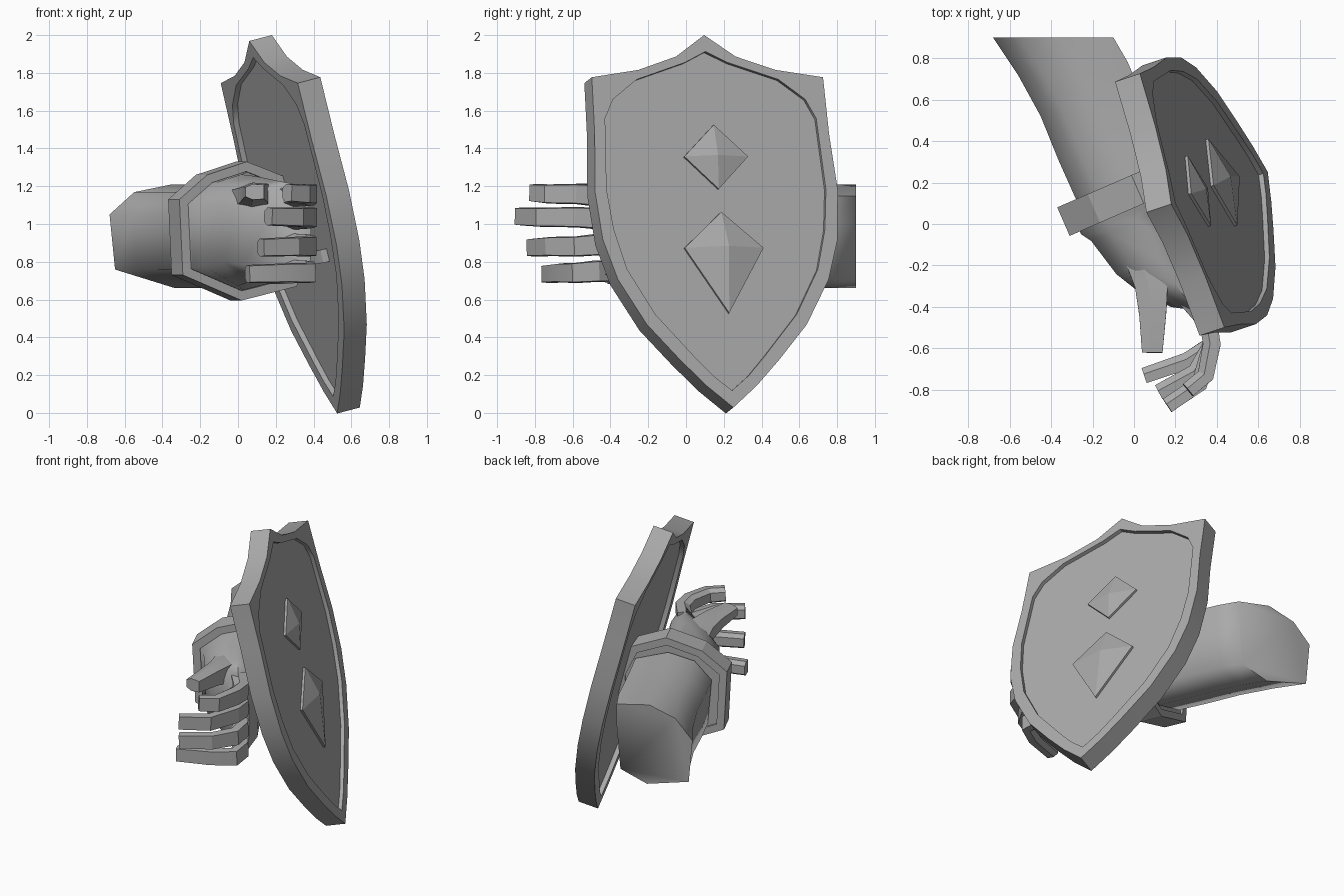
import bpy, bmesh, math
from mathutils import Vector, Matrix

if "Cube" in bpy.data.objects:
    bpy.data.objects.remove(bpy.data.objects["Cube"])

grey = bpy.data.materials.new("plain_grey")
grey.diffuse_color = (0.4, 0.4, 0.4, 1)
grey.use_nodes = True
grey.node_tree.nodes["Principled BSDF"].inputs["Base Color"].default_value = grey.diffuse_color


def make(name, rings, angle=30, matrix=None):
    """Skin a list of point rings and cap both ends."""
    bm = bmesh.new()
    vs = [[bm.verts.new(p) for p in r] for r in rings]
    n = len(rings[0])
    for a, b in zip(vs, vs[1:]):
        for i in range(n):
            j = (i + 1) % n
            bm.faces.new((a[i], a[j], b[j], b[i]))
    bm.faces.new(vs[0][::-1])
    bm.faces.new(vs[-1])
    bmesh.ops.recalc_face_normals(bm, faces=bm.faces)
    me = bpy.data.meshes.new(name)
    bm.to_mesh(me)
    bm.free()
    me.materials.append(grey)
    ob = bpy.data.objects.new(name, me)
    bpy.context.collection.objects.link(ob)
    if matrix:
        ob.matrix_world = matrix
    bpy.ops.object.select_all(action='DESELECT')
    ob.select_set(True)
    bpy.context.view_layer.objects.active = ob
    if angle:
        bpy.ops.object.shade_smooth_by_angle(angle=math.radians(angle))


# Tilted shield frame: u across, v up, w out of the front face
u = Vector((-0.316, 0.949, 0)).normalized()
v = Vector((-0.228, -0.079, 0.970)).normalized()
w = u.cross(v).normalized()
v = w.cross(u)
frame = Matrix((u, v, w)).transposed().to_4x4()
frame.translation = (0.642, 0.25, 0.04)

# Shield body with a raised rim on both faces
outer = [(0, 2.02), (.166, 1.903), (.382, 1.83), (.645, 1.79), (.654, 1.477), (.678, 1.175),
         (.655, .905), (.588, .687), (.446, .441), (.278, .25), (.14, .107), (0, -.012)]
inner = [(0, 1.93), (.12, 1.87), (.395, 1.778), (.536, 1.67), (.589, 1.565), (.612, 1.178),
         (.589, .96), (.532, .742), (.394, .496), (.196, .267), (.1, .163), (0, .081)]
THICK = 0.13


def outline(half, depth):
    full = half + [(-a, b) for a, b in half[-2:0:-1]]
    return [(a, b, depth) for a, b in full]


make("shield", [outline(inner, -.025), outline(inner, 0), outline(outer, 0),
                outline(outer, -THICK), outline(inner, -THICK), outline(inner, -THICK + .03)],
     matrix=frame)


# Diamond studs on the front panel
def stud(name, centre, half_w, low, mid, high, apex, peak):
    def ring(depth, k, c):
        return [(c + a * k, mid + (b - mid) * k, depth) for a, b in
                ((half_w, mid), (0, high), (-half_w, mid), (0, low))]
    make(name, [ring(-.03, 1, centre), ring(-.01, 1, centre), ring(peak, .01, apex)],
         angle=0, matrix=frame)


stud("upper_stud", .018, .178, 1.183, 1.36, 1.533, .016, .025)
stud("lower_stud", .022, .22, .507, .862, 1.058, .035, .035)

# Grip strap: a bowed band behind the shield
strap = []
for i in range(9):
    t = math.pi * i / 8
    a, d = -.2 - .18 * math.cos(t), -.1 - .08 * math.sin(t)
    strap.append([(a, .81, d), (a, .88, d), (a, .88, d + .015), (a, .81, d + .015)])
make("grip_strap", strap, matrix=frame)


# Lofted sections: left x,y, right x,y, low z, high z, around a unit cross-section
def section(shape, lx, ly, rx, ry, lo, hi):
    c = Vector(((lx + rx) / 2, (ly + ry) / 2, (lo + hi) / 2))
    half = Vector(((rx - lx) / 2, (ry - ly) / 2, 0))
    return [c + half * s + Vector((0, 0, (hi - lo) / 2 * z)) for s, z in shape]


# Forearm sleeve, running into the cuff
sleeve_shape = [(1, .78), (1, .24), (.9, -.82), (.2, -1), (-.9, -.64), (-1, .42),
                (-.55, .85), (.14, 1)]
sleeve = [(-.68, .90, -.10, .90, .66, 1.21), (-.56, .72, -.03, .78, .66, 1.21),
          (-.45, .52, .03, .64, .66, 1.21), (-.365, .31, .10, .47, .66, 1.22),
          (-.28, .12, .17, .31, .66, 1.23)]
make("sleeve", [section(sleeve_shape, *s) for s in sleeve], angle=70)

# Eight-sided cuff around the wrist
profile = [(-.36, .17), (-.2, .30), (.03, .37), (.25, .29), (.34, .1),
           (.32, -.29), (0, -.365), (-.34, -.23)]
across = Vector((.92, .40, 0)).normalized()
along = Vector((.40, -.92, 0)).normalized()
cuff_mid = Vector((-.01, .155, .96))


def cuff_ring(k, d):
    return [cuff_mid + across * s * k + Vector((0, 0, z * k)) + along * d for s, z in profile]


make("cuff", [cuff_ring(.86, -.06), cuff_ring(.86, -.075), cuff_ring(1, -.075),
              cuff_ring(1, .075), cuff_ring(.86, .075), cuff_ring(.86, .05)], angle=20)

# Glove: flares out of the cuff and narrows to the knuckles
hand_shape = [(s / .35, z / .367) for s, z in profile]
hand = [(-.20, -.08, .20, .10, .67, 1.26), (-.08, -.24, .25, -.09, .70, 1.25),
        (.02, -.32, .34, -.25, .68, 1.23), (.18, -.40, .39, -.43, .68, 1.21)]
make("glove", [cuff_ring(.86, .04), cuff_ring(.85, .09)]
     + [section(hand_shape, *s) for s in hand], angle=60)


# Fingers: six-sided tapering tubes along bent paths
def finger(name, path, height, thick, taper=.8):
    pts = [Vector(p) for p in path]
    rings = []
    for i, p in enumerate(pts):
        d = (pts[min(i + 1, len(pts) - 1)] - pts[max(i - 1, 0)]).normalized()
        side = d.cross(Vector((0, 0, 1))).normalized()
        up = side.cross(d)
        k = 1 - (1 - taper) * i / (len(pts) - 1)
        rings.append([p + side * s * thick * k + up * h * height * k for s, h in
                      ((.5, .3), (.1, .5), (-.5, .45), (-.5, -.45), (.1, -.5), (.5, -.3))])
    make(name, rings, angle=20)


# name, z at knuckle, z at tip, bend point, tip point
for name, z0, z1, bend, tip in (
        ("index_finger", 1.15, 1.165, (.345, -.73), (.26, -.80)),
        ("middle_finger", 1.03, 1.04, (.315, -.77), (.16, -.875)),
        ("ring_finger", .89, .875, (.295, -.715), (.12, -.81)),
        ("little_finger", .75, .735, (.255, -.66), (.05, -.73))):
    mid = z0 * .4 + z1 * .6
    finger(name, [(.26, -.36, z0), (.36, -.48, z0), (.375, -.58, mid),
                  (*bend, mid), (*tip, z1)], .12, .095)

# Thumb
finger("thumb", [(.05, -.16, 1.13), (.085, -.30, 1.15), (.09, -.44, 1.165), (.088, -.62, 1.17)],
       .16, .19, .52)
